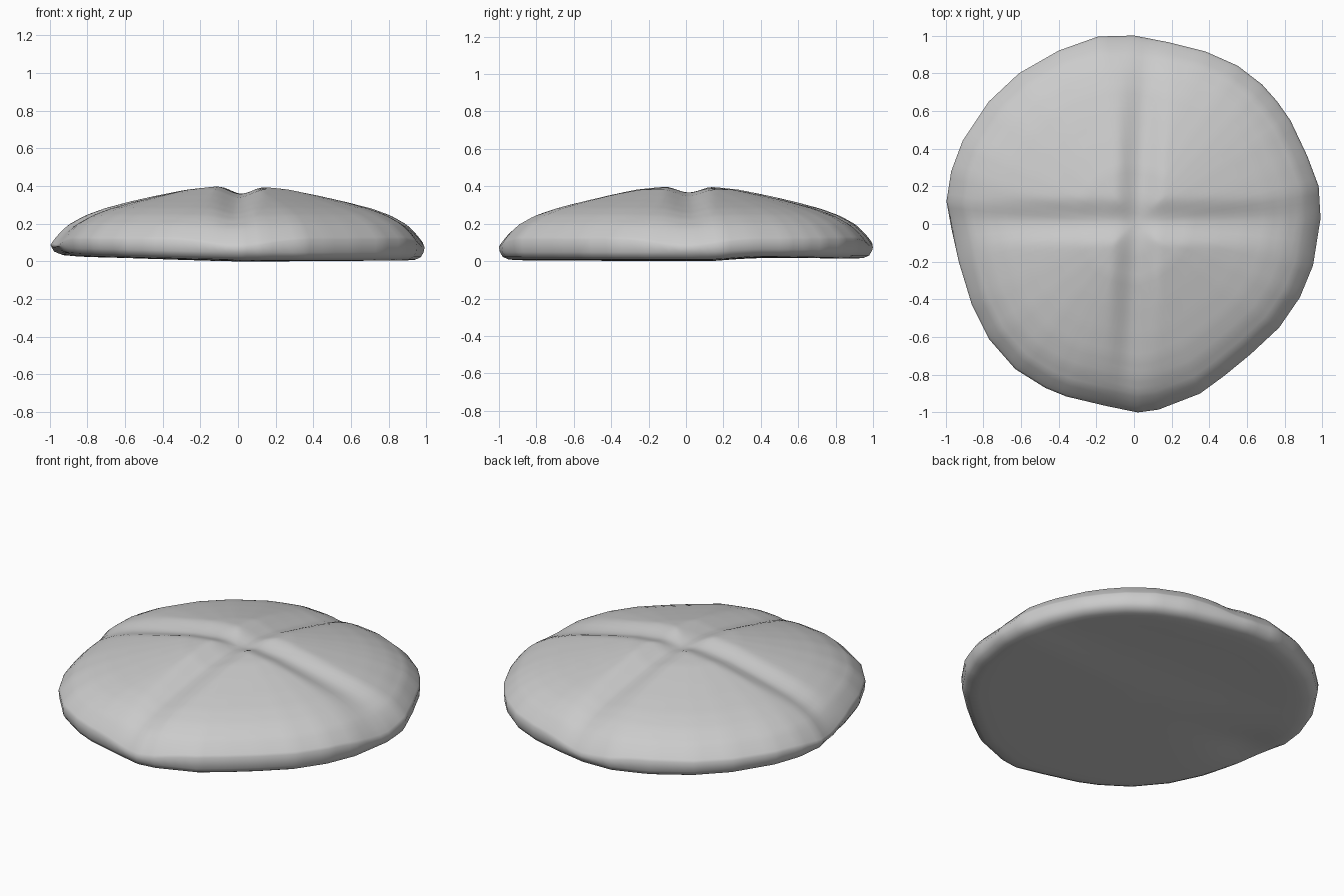
import bpy, bmesh, math

if "Cube" in bpy.data.objects:
    bpy.data.objects.remove(bpy.data.objects["Cube"])

# Rim outline seen from above (x, y), counter-clockwise from the right side
OUTLINE = [(0.99, 0.03), (0.98, 0.2), (0.92, 0.36), (0.83, 0.55), (0.76, 0.65), (0.68, 0.74),
           (0.55, 0.84), (0.38, 0.915), (0.18, 0.965), (0, 1), (-0.19, 0.995), (-0.4, 0.92),
           (-0.61, 0.8), (-0.77, 0.65), (-0.91, 0.44), (-0.97, 0.28), (-0.995, 0.12),
           (-0.97, -0.02), (-0.93, -0.2), (-0.86, -0.43), (-0.77, -0.61), (-0.63, -0.77),
           (-0.47, -0.87), (-0.36, -0.915), (-0.15, -0.965), (0.02, -1), (0.13, -0.985),
           (0.35, -0.9), (0.48, -0.805), (0.62, -0.69), (0.77, -0.55), (0.88, -0.39), (0.95, -0.22)]

# Dome height against fraction of the rim radius
DOME = [(0, 0.405), (0.15, 0.4), (0.3, 0.382), (0.45, 0.35), (0.6, 0.315), (0.72, 0.283),
        (0.82, 0.246), (0.9, 0.2), (0.94, 0.162), (0.97, 0.125), (0.99, 0.095), (1.0, 0.075)]
UNDERSIDE = [(0.995, 0.048), (0.98, 0.023), (0.95, 0.009), (0.9, 0.005), (0.82, 0.004), (0.75, 0.004),
             (0.6, 0.003), (0.45, 0.002), (0.3, 0.001), (0.15, 0)]


def dome(r):
    for (r0, z0), (r1, z1) in zip(DOME, DOME[1:]):
        if r <= r1:
            return z0 + (z1 - z0) * (r - r0) / (r1 - r0)
    return DOME[-1][1]


def smooth(t):
    t = min(1, max(0, t))
    return t * t * (3 - 2 * t)


def cut(across, along, depth, width=0.14):
    return depth * smooth(1 - abs(across) / width) * max(0, 1 - abs(along) ** 3)


def top_z(x, y, r):
    a = cut(x - 0.02 - 0.05 * y, y, 0.042)
    b = cut(y - 0.015, x, 0.034)
    # The four quarters swell between the cuts, with fuller shoulders
    quarter = smooth(abs(math.sin(2 * math.atan2(y, x))) / 0.75) if r else 0
    return dome(r * (1 - 0.025 * quarter * r * r)) - math.hypot(a, b) - 0.012 * (1 - quarter) * r * r * (1 - r ** 8)


def base_z(x, y):
    # The base lifts slightly at the back and the left, with a dent on the left
    back = 0.016 * smooth((y - 0.1) / 0.3) - 0.008 * smooth((y - 0.45) / 0.5)
    dent = 0.025 * math.exp(-((x + 0.8) ** 2 + y * y) / 0.03)
    return max(back, 0.024 * max(0, -x)) + dent


# Subdivide the outline edges so the scored cross is finely sampled
STEPS = 4
rim = []
for i, (x0, y0) in enumerate(OUTLINE):
    x1, y1 = OUTLINE[(i + 1) % len(OUTLINE)]
    for k in range(STEPS):
        t = k / STEPS
        rim.append((x0 + (x1 - x0) * t, y0 + (y1 - y0) * t))

# Round loaf: rings from the crown over the rim to the base
bm = bmesh.new()
radii = [0.03 * i for i in range(1, 30)] + [0.9, 0.92, 0.94, 0.97, 0.99, 1.0]
rings = [[bm.verts.new((x * r, y * r, top_z(x * r, y * r, r))) for x, y in rim] for r in radii]
for r, z in UNDERSIDE:
    rings.append([bm.verts.new((x * r, y * r, z + base_z(x * r, y * r))) for x, y in rim])
crown = bm.verts.new((0, 0, top_z(0, 0, 0)))
base = bm.verts.new((0, 0, 0))
n = len(rim)
for i in range(n):
    j = (i + 1) % n
    bm.faces.new((crown, rings[0][i], rings[0][j]))
    bm.faces.new((base, rings[-1][j], rings[-1][i]))
    for a, b in zip(rings, rings[1:]):
        bm.faces.new((a[i], b[i], b[j], a[j]))
bmesh.ops.recalc_face_normals(bm, faces=bm.faces)
for f in bm.faces:
    f.smooth = True
mesh = bpy.data.meshes.new("round_loaf")
bm.to_mesh(mesh)
bm.free()
loaf = bpy.data.objects.new("round_loaf", mesh)
bpy.context.collection.objects.link(loaf)
